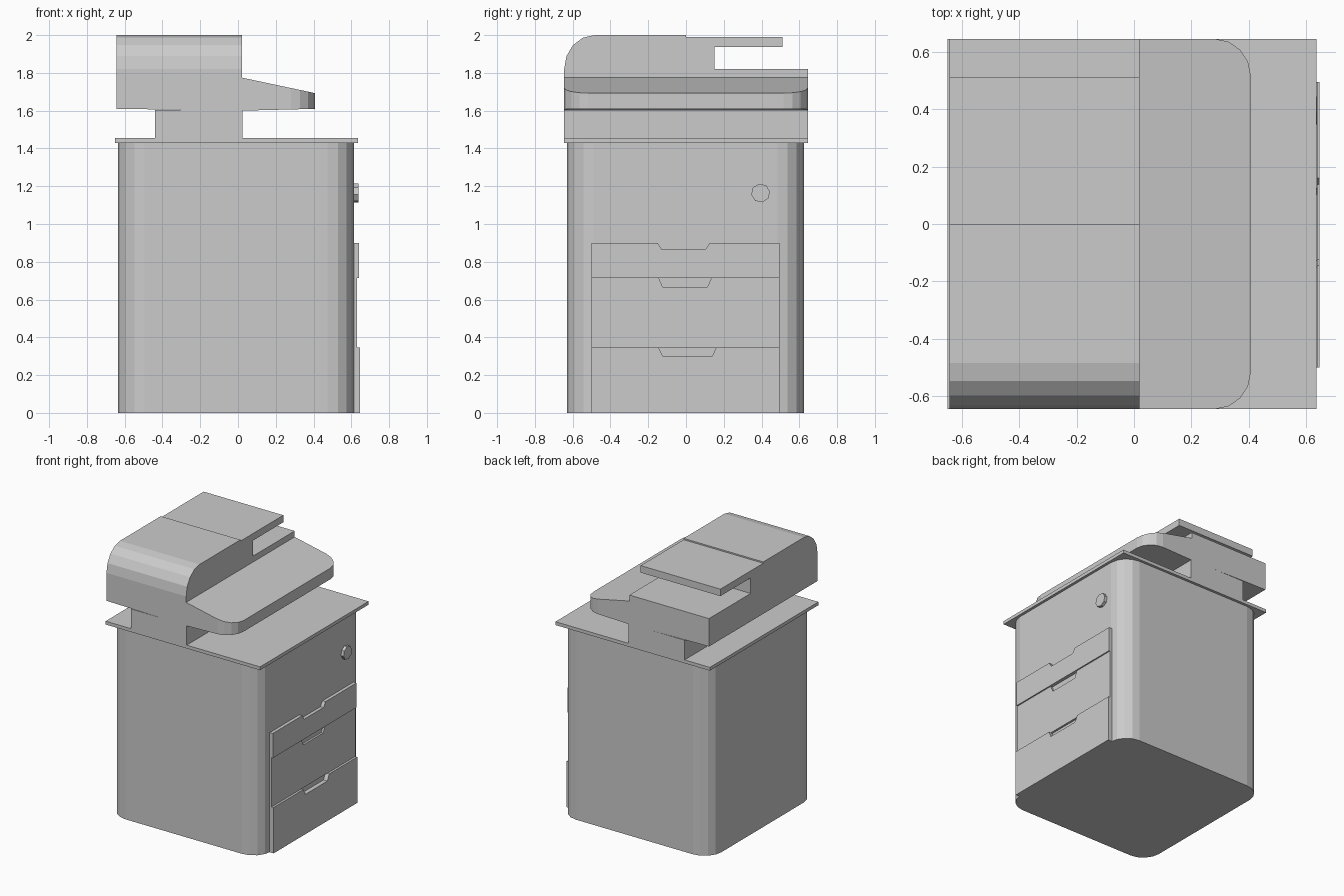
import bpy, bmesh
from math import sin, cos, pi

if "Cube" in bpy.data.objects:
    bpy.data.objects.remove(bpy.data.objects["Cube"])


def prism(name, outline, axis, lo, hi, adjust=None):
    """Extrude a 2D outline along an axis; outline is (y,z) for x, (x,y) for z."""
    bm = bmesh.new()

    def place(p, h):
        return (h, p[0], p[1]) if axis == 'x' else (p[0], p[1], h)

    a = [bm.verts.new(place(p, lo)) for p in outline]
    b = [bm.verts.new(place(p, hi)) for p in outline]
    n = len(outline)
    bm.faces.new(a)
    bm.faces.new(b)
    for i in range(n):
        j = (i + 1) % n
        bm.faces.new((a[i], a[j], b[j], b[i]))
    if adjust:
        for v in bm.verts:
            adjust(v.co)
    bmesh.ops.recalc_face_normals(bm, faces=bm.faces)
    mesh = bpy.data.meshes.new(name)
    bm.to_mesh(mesh)
    bm.free()
    ob = bpy.data.objects.new(name, mesh)
    bpy.context.collection.objects.link(ob)
    return ob


def rect(x0, x1, y0, y1):
    return [(x0, y0), (x1, y0), (x1, y1), (x0, y1)]


def arc(cx, cy, rx, ry, start, end, steps=4):
    angles = [(start + (end - start) * i / steps) * pi / 180 for i in range(steps + 1)]
    return [(cx + rx * cos(t), cy + ry * sin(t)) for t in angles]


# Cabinet body with rounded vertical corners
r = 0.14
x0, x1, y0, y1 = -0.635, 0.615, -0.63, 0.625
body = (arc(x1 - r, y0 + r, r, r, -90, 0) + arc(x1 - r, y1 - r, r, r, 0, 90)
        + arc(x0 + r, y1 - r, r, r, 90, 180) + arc(x0 + r, y0 + r, r, r, 180, 270))
prism("cabinet_body", body, 'z', 0, 1.43)

# Overhanging top plate and neck under the scanner
prism("top_plate", rect(-0.65, 0.635, -0.645, 0.645), 'z', 1.43, 1.455)
prism("scanner_neck", rect(-0.44, 0.025, -0.645, 0.645), 'z', 1.455, 1.603)

# Scanner and paper feeder: one side profile with a rounded front and paper slot
profile = [(-0.645, 1.6)] + arc(-0.485, 1.82, 0.16, 0.18, 180, 90) + [
    (0, 2.0), (0, 1.99), (0.51, 1.99), (0.51, 1.937), (0.15, 1.937),
    (0.15, 1.82), (0.645, 1.82), (0.645, 1.6)]


def slope_underside(co):
    if co.z < 1.65:
        co.z += 0.015 * (0.02 - co.x)


prism("scanner_head", profile, 'x', -0.643, 0.02, slope_underside)


# Sloping control panel with rounded outer corners
def slope_panel(co):
    d = co.x - 0.02
    co.z = 1.775 - 0.212 * d if co.z > 1.7 else 1.6 + 0.025 * d


panel = ([(0.02, -0.645)] + arc(0.28, -0.515, 0.127, 0.13, -90, 0)
         + arc(0.28, 0.515, 0.127, 0.13, 0, 90) + [(0.02, 0.645)])
prism("control_panel", panel, 'z', 1.6, 1.775, slope_panel)

# Drawer fronts with notched finger pulls: bottom, top, front x, notch ends, depth
drawers = [("top_drawer", 0.715, 0.9, 0.64, -0.15, 0.125, 0.035),
           ("middle_drawer", 0.345, 0.715, 0.63, -0.145, 0.135, 0.048),
           ("bottom_drawer", 0.0, 0.345, 0.647, -0.145, 0.16, 0.045)]
for name, z0, z1, front, a, b, depth in drawers:
    face = [(-0.5, z0), (0.495, z0), (0.495, z1), (b, z1), (b - 0.022, z1 - depth),
            (a + 0.022, z1 - depth), (a, z1), (-0.5, z1)]
    prism(name, face, 'x', 0.61, front)

# Octagonal lock
prism("lock", arc(0.395, 1.164, 0.05, 0.05, 10, 325, 7), 'x', 0.61, 0.637)
